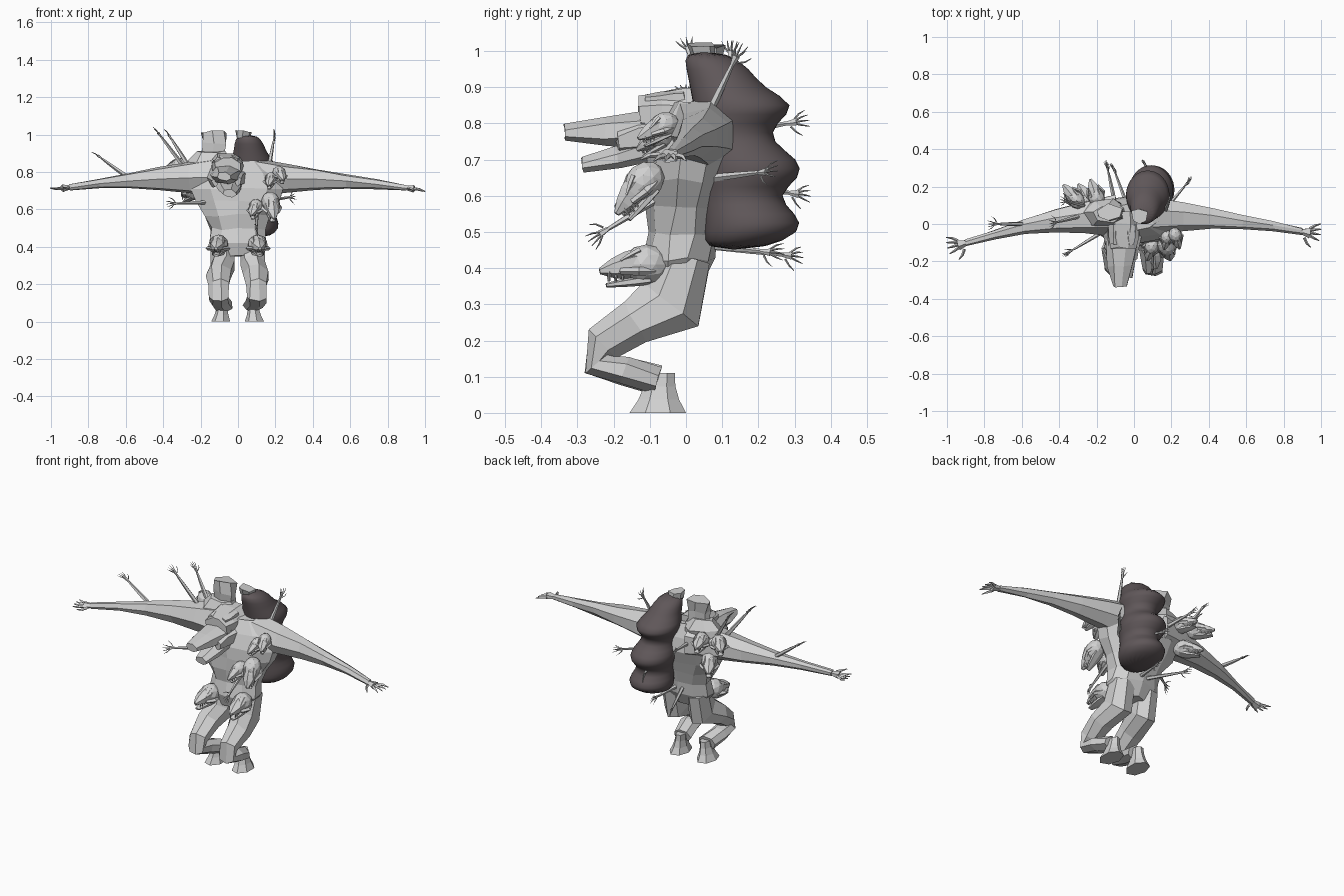
import bpy, bmesh, math, random
from mathutils import Vector, Matrix

random.seed(4)
if "Cube" in bpy.data.objects:
    bpy.data.objects.remove(bpy.data.objects["Cube"])


def material(name, rgb):
    m = bpy.data.materials.new(name)
    m.use_nodes = True
    m.diffuse_color = (*rgb, 1)
    m.node_tree.nodes["Principled BSDF"].inputs["Base Color"].default_value = (*rgb, 1)
    return m


GREY = material("pale grey", (0.64, 0.64, 0.64))
DARK = material("dark brown grey", (0.115, 0.095, 0.1))
X, Y, Z = Vector((1, 0, 0)), Vector((0, 1, 0)), Vector((0, 0, 1))


def tube(bm, points, sides=6, side=None, axis=None, jitter=0):
    """Loft rings through (centre, half width, half height) entries."""
    centres = [Vector(p[0]) for p in points]
    last = len(points) - 1
    rings = []
    for i, (centre, width, height) in enumerate(points):
        along = axis or (centres[min(i + 1, last)] - centres[max(i - 1, 0)]).normalized()
        across = side or along.orthogonal().normalized()
        up = along.cross(across).normalized()
        ring = []
        for k in range(sides):
            angle = math.tau * (k + 0.5) / sides
            noise = Vector([random.uniform(-jitter, jitter) for _ in range(3)])
            offset = across * width * math.cos(angle) + up * height * math.sin(angle)
            ring.append(bm.verts.new(centres[i] + offset + noise))
        rings.append(ring)
    for low, high in zip(rings, rings[1:]):
        for k in range(sides):
            j = (k + 1) % sides
            bm.faces.new((low[k], low[j], high[j], high[k]))
    bm.faces.new(rings[0])
    bm.faces.new(rings[-1])


def taper(bm, start, end, width, height, scale=0.4, steps=3, **options):
    """Straight limb whose section curves towards scale at its far end."""
    points = []
    for i in range(steps + 1):
        u = i / steps
        f = 1 + (scale - 1) * u * u
        points.append((Vector(start).lerp(Vector(end), u), width * f, height * f))
    tube(bm, points, **options)


def finish(bm, name, mat=GREY, matrix=None):
    if matrix:
        bm.transform(matrix)
    bmesh.ops.recalc_face_normals(bm, faces=bm.faces)
    mesh = bpy.data.meshes.new(name)
    bm.to_mesh(mesh)
    bm.free()
    mesh.materials.append(mat)
    ob = bpy.data.objects.new(name, mesh)
    bpy.context.collection.objects.link(ob)
    return ob


def part(name, builder, *args, mat=GREY, **options):
    bm = bmesh.new()
    builder(bm, *args, **options)
    return finish(bm, name, mat)


def add_hand(bm, wrist, way, size, normal, breadth):
    """Palm with a fan of bent fingers."""
    way = way.normalized()
    normal = (normal - way * normal.dot(way)).normalized()
    across = normal.cross(way)
    r = size * breadth
    taper(bm, wrist, wrist + way * size * 0.4, r, r * 0.7, scale=1.8, steps=1, sides=5, side=across)
    for degrees in (-55, -22, 0, 20, 40):
        finger = Matrix.Rotation(math.radians(degrees), 3, normal) @ way
        base = wrist + way * size * (0.15 if degrees == -55 else 0.36) + across * r * degrees / 30
        knuckle = base + finger * size * 0.32
        tip = knuckle + (finger + way * 0.6 - normal * 0.35).normalized() * size * 0.3
        tube(bm, [(base, r / 2, r / 2), (knuckle, r * 0.4, r * 0.4), (tip, r / 7, r / 7)], sides=4)


# Torso, widening evenly from hips to shoulders
torso = []
for i, (width, depth) in enumerate([(.1, .07), (.16, .1), (.15, .1), (.18, .11), (.23, .12),
                                    (.26, .13), (.24, .11), (.14, .07)]):
    torso.append(((0, .01 * i - .03, .35 + .073 * i), width, depth))
part("torso", tube, torso, sides=10, side=X, axis=Z, jitter=.007)

# Legs with bent knees and splayed feet
LEG = [(0, .43, .07), (-.04, .3, .1), (-.14, .25, .066), (-.23, .19, .056),
       (-.25, .135, .038), (-.17, .115, .04), (-.08, .09, .04)]
for s, label in ((1, "left"), (-1, "right")):
    leg = [((s * (.08 if y > -.1 else .1), y, z), .07 if z > .2 else .055, depth) for y, z, depth in LEG]
    part(label + "_leg", tube, leg, sides=7, side=X, jitter=.004)
    part(label + "_foot", taper, (s * .08, -.07, .11), (s * .09, -.078, 0), .027, .04,
         scale=2, sides=7, side=X, axis=Z)

# Outstretched arms tapering to the hands, the right one heavier and further forward
for s, label, sweep, bulk in ((1, "left", .09, 1), (-1, "right", .15, 1.15)):
    arm = []
    for i in range(6):
        u = i / 5
        r = .018 + .085 * bulk * (1 - u) ** 1.5
        centre = Vector((s * (.1 + .8 * u), .05 - sweep * u ** 1.7, .77 + .02 * (bulk - 1) - .055 * u * u))
        arm.append((centre, r, r))
    bm = bmesh.new()
    tube(bm, arm, sides=7, side=Y, jitter=.004)
    add_hand(bm, centre, centre - arm[-2][0], .105, Z * s, .16)
    finish(bm, label + "_arm")

# Head: cranium, two long jaws, brow plates and cheeks
part("cranium", taper, (-.06, .07, .82), (-.055, -.13, .82), .1, .09, scale=.7, sides=8, side=X, jitter=.007)
part("upper_jaw", taper, (-.06, 0, .79), (-.075, -.335, .775), .095, .056, sides=7, side=X, jitter=.006)
part("lower_jaw", taper, (-.05, 0, .75), (-.045, -.285, .685), .08, .04, scale=.5, sides=7, side=X, jitter=.005)
for s in (-1, 1):
    part("brow_plate", taper, (s * .04 - .06, 0, .87), (s * .04 - .06, -.11, .86), .035, .03,
         scale=.7, sides=5, side=X, jitter=.005)
    part("cheek", taper, (s * .08 - .06, 0, .78), (s * .06 - .06, -.19, .75), .03, .05,
         scale=.6, sides=5, side=X, jitter=.005)

# Right shoulder mass and broken crest behind the head
part("shoulder_mass", taper, (-.16, .05, .78), (-.14, .06, .905), .14, .09, scale=.5,
     sides=7, side=X, axis=Z, jitter=.012)
part("crest_block", taper, (-.13, .06, .88), (-.13, .06, 1.015), .06, .04, scale=1.1,
     steps=2, sides=6, side=X, axis=Z, jitter=.014)

# Smooth dark growth on the back: a bulging column of even slices
growth = []
for i, r in enumerate([.08, .14, .13, .1, .14, .14, .1, .11, .15, .1, .09, .06]):
    h = i / 11
    growth.append(((.1 - .05 * h * h, .05 - .06 * h * h + r, .45 + .55 * h), r * (1 - .25 * h * (1 - h)) * .92, r))
hump = part("back_growth", tube, growth, mat=DARK, sides=20, side=X, axis=Z)
smooth = hump.modifiers.new("smooth", "SUBSURF")
smooth.levels = smooth.render_levels = 1
hump.data.polygons.foreach_set("use_smooth", [True] * len(hump.data.polygons))
part("growth_stump", taper, (.03, .05, .98), (.03, .045, 1.02), .035, .035, scale=1.2,
     steps=1, sides=6, side=X, axis=Z, jitter=.009)


def skull(name, place, face, size):
    """Cranium, tapering snout, jaw, cheek arches and teeth; faces local -y."""
    bm = bmesh.new()
    bmesh.ops.create_icosphere(bm, subdivisions=2, radius=1, matrix=Matrix.Diagonal((.29, .36, .3, 1)))
    taper(bm, (0, -.1, .02), (0, -.7, -.1), .26, .23, scale=.2, side=X)
    taper(bm, (0, .05, -.22), (0, -.6, -.31), .2, .08, scale=.4, side=X)
    for s in (-1, 1):
        tube(bm, [((s * .2, .1, -.1), .06, .06), ((s * .3, -.14, -.1), .06, .07),
                  ((s * .17, -.4, -.1), .05, .05)], sides=4)
        taper(bm, (s * .15, -.1, .2), (s * .17, -.4, .05), .07, .05, sides=4)
        for k in range(3):
            y = -.36 - k * .1
            taper(bm, (s * .09, y, -.1), (s * .08, y, -.25), .03, .03, steps=1, sides=4)
    turn = (-Vector(face)).to_track_quat("Y", "Z").to_matrix().to_4x4()
    finish(bm, name, GREY, Matrix.Translation(place) @ turn @ Matrix.Scale(size, 4))


# Skulls on hips, chest, left shoulder and the back of the right shoulder
for s in (-1, 1):
    skull("hip_skull", (s * .105, -.11, .41), (s * .1, -1, 0), .185)
skull("chest_skull", (.175, -.115, .64), (.2, -.8, -.7), .17)
skull("chest_skull", (.095, -.12, .615), (-.3, -.9, -.4), .13)
skull("shoulder_skull", (.22, -.06, .795), (.3, -.9, -.3), .12)
skull("shoulder_skull", (.175, -.07, .765), (-.2, -1, -.4), .11)
skull("back_skull", (-.2, .14, .82), (-.3, .9, .1), .15)
skull("back_skull", (-.31, .13, .83), (-.6, .7, .1), .15)
skull("back_skull", (-.24, .12, .7), (-.5, .8, -.1), .16)

# Thin arms sprouting from the body, as root and fingertip points
SPROUTS = [((-.3, .04, .84), (-.45, 0, 1.04)), ((-.27, .1, .84), (-.39, .13, 1.03)),
           ((-.6, 0, .78), (-.78, 0, .91)), ((-.1, 0, .64), (-.38, -.17, .63)),
           ((.16, .05, .8), (.2, .155, 1.02)), ((-.1, .1, .77), (-.15, .34, .81)),
           ((.1, 0, .64), (.31, .25, .67)), ((.1, .2, .62), (.05, .345, .6)),
           ((.1, 0, .64), (.1, -.27, .475)), ((0, 0, .47), (-.12, .325, .43)),
           ((0, 0, .47), (.05, .27, .44))]
for root, tip in SPROUTS:
    way = (Vector(tip) - Vector(root)).normalized()
    wrist = Vector(tip) - way * .065
    bm = bmesh.new()
    taper(bm, root, wrist, .012, .012, scale=.5, sides=5)
    add_hand(bm, wrist, way, .068, X + Z * .3, .09)
    finish(bm, "sprouting_arm")
